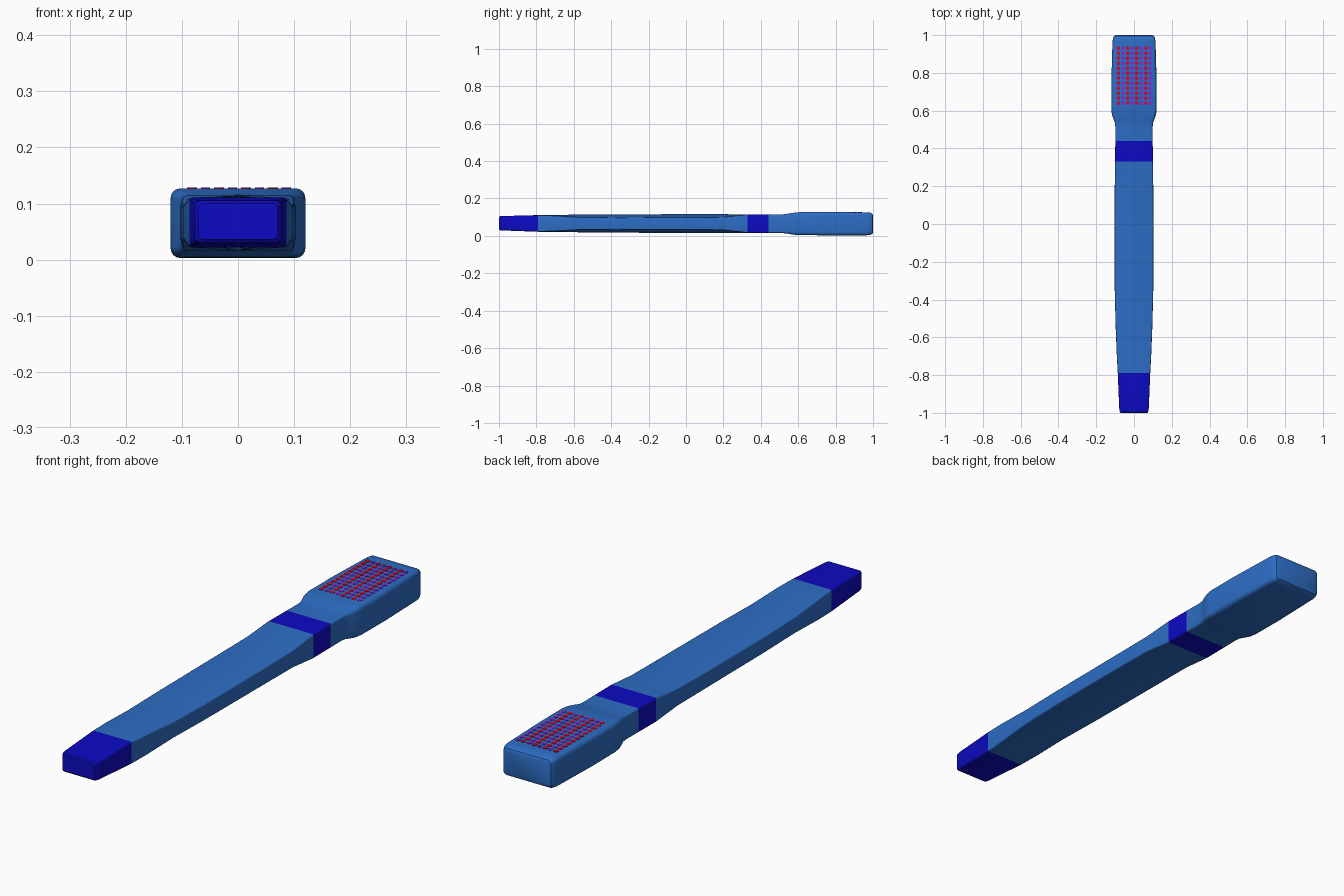
import bpy, bmesh, math

if "Cube" in bpy.data.objects:
    bpy.data.objects.remove(bpy.data.objects["Cube"])

def mat(name, col):
    m = bpy.data.materials.new(name)
    m.diffuse_color = (*col, 1)
    m.use_nodes = True
    m.node_tree.nodes["Principled BSDF"].inputs["Base Color"].default_value = m.diffuse_color
    return m

BLUE = mat("mid blue", (0.026, 0.155, 0.56))
NAVY = mat("deep blue", (0.004, 0.003, 0.55))
RED = mat("red", (0.75, 0.0, 0.02))
PURPLE = mat("purple", (0.33, 0.01, 0.65))

# Sections along the length: y, half width, bottom, top, edge drop, corner radius
SECTIONS = [
    (-1.0, .070, .036, .100, 0, .008), (-.994, .075, .030, .105, 0, .008), (-.98, .078, .029, .106, 0, .008),
    (-.79, .086, .022, .111, 0, .006), (-.70, .091, .021, .112, .004, .006), (-.55, .097, .019, .114, .015, .005),
    (-.35, .102, .017, .115, .017, .005), (0, .103, .016, .116, .017, .005), (.20, .102, .016, .116, .015, .005),
    (.27, .101, .016, .115, .007, .006), (.33, .100, .016, .114, 0, .007), (.44, .099, .016, .114, 0, .007),
    (.515, .099, .015, .115, 0, .010), (.535, .101, .013, .117, 0, .012), (.56, .110, .009, .121, 0, .014),
    (.58, .117, .006, .124, 0, .016), (.61, .120, .004, .127, 0, .017), (.75, .120, .003, .127, 0, .017),
    (.965, .114, .003, .126, 0, .017), (.985, .111, .005, .124, 0, .017), (.996, .105, .011, .118, 0, .015),
    (1.0, .096, .019, .110, 0, .011),
]
ARC = 5

def ring(hw, zb, zt, drop, r):
    # Rounded rectangle whose top and bottom can rise to a centre ridge
    pts = []
    for sx, sz, flip in ((1, 1, False), (1, -1, True), (-1, -1, False), (-1, 1, True)):
        edge = zt - drop if sz > 0 else zb + drop
        arc = []
        for i in range(ARC):
            a = math.pi / 2 * (1 - i / (ARC - 1))
            arc.append((sx * (hw - r + r * math.cos(a)), edge - sz * r * (1 - math.sin(a))))
        if flip:
            arc.reverse()
        pts += arc
        if sx == 1 and sz == -1:
            pts.append((0, zb))
    return [(0, zt)] + pts

# Handle and head, lofted as one body with coloured bands
bm = bmesh.new()
rings = [[bm.verts.new((x, s[0], z)) for x, z in ring(*s[1:])] for s in SECTIONS]
n = len(rings[0])
for a, b in zip(rings, rings[1:]):
    for i in range(n):
        j = (i + 1) % n
        bm.faces.new((a[i], a[j], b[j], b[i]))
bm.faces.new(rings[0])
bm.faces.new(rings[-1])
bmesh.ops.recalc_face_normals(bm, faces=bm.faces[:])
for f in bm.faces:
    y = f.calc_center_median().y
    f.material_index = int(y < -.79 or .33 < y < .44)
me = bpy.data.meshes.new("handle_and_head")
bm.to_mesh(me)
bm.free()
body = bpy.data.objects.new("handle_and_head", me)
bpy.context.collection.objects.link(body)
me.materials.append(BLUE)
me.materials.append(NAVY)
bpy.context.view_layer.objects.active = body
body.select_set(True)
bpy.ops.object.shade_smooth_by_angle(angle=math.radians(30))

# Bristle tufts: thin discs in a grid on the head
def tufts(name, material, cols, rows, radius):
    bm = bmesh.new()
    for x in cols:
        for y in rows:
            res = bmesh.ops.create_cone(bm, cap_ends=True, segments=10, radius1=radius, radius2=radius, depth=.004)
            bmesh.ops.translate(bm, verts=res["verts"], vec=(x, y, .1265))
    me = bpy.data.meshes.new(name)
    bm.to_mesh(me)
    bm.free()
    me.materials.append(material)
    bpy.context.collection.objects.link(bpy.data.objects.new(name, me))

rows = [.64 + i * .0264 for i in range(12)]
tufts("red_tufts", RED, [-.082 + i * .048 for i in range(4)], rows, .0095)
tufts("purple_tufts", PURPLE, [-.058 + i * .048 for i in range(4)], rows, .0085)
